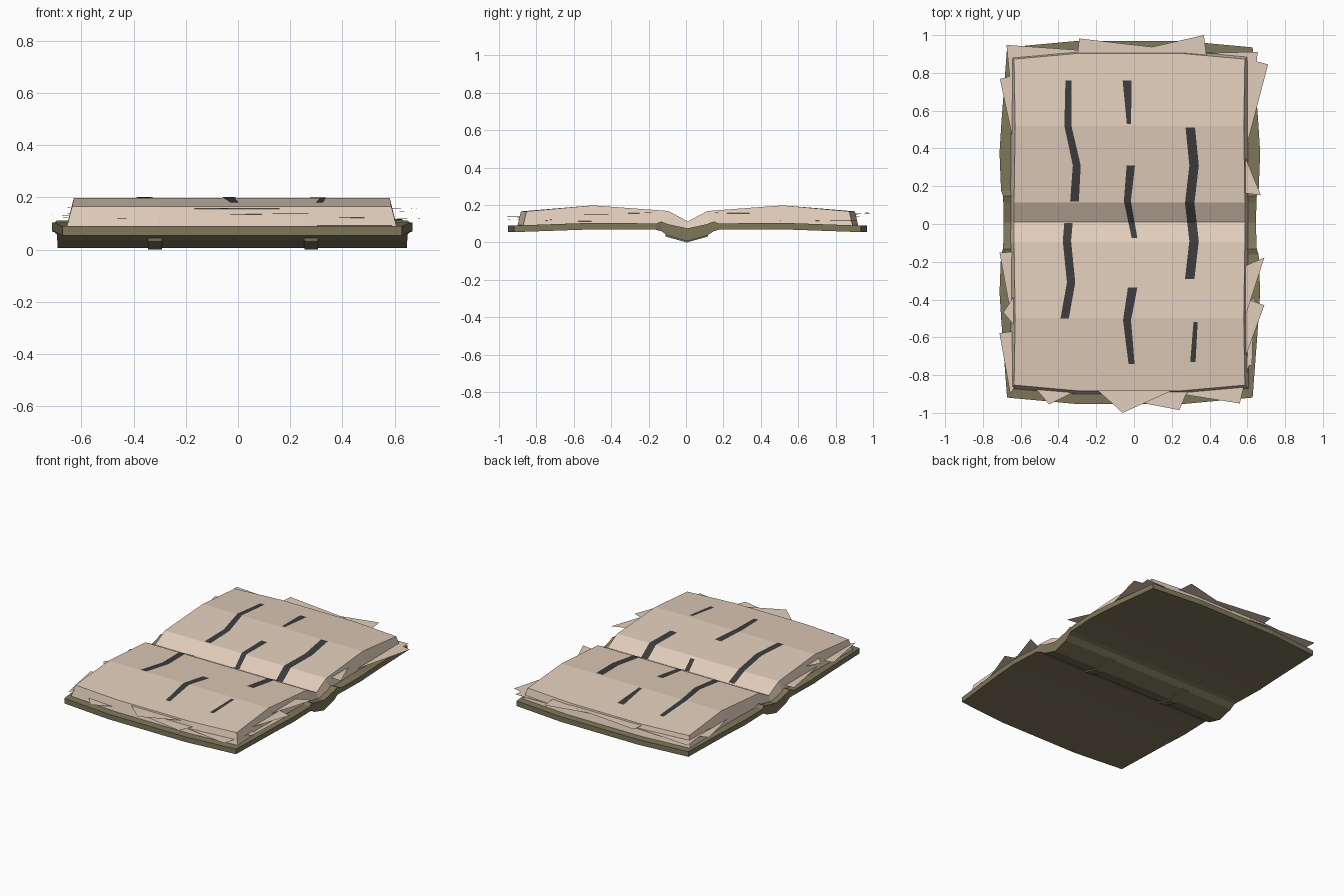
import bpy, math
from mathutils import Vector


def material(name, rgb):
    m = bpy.data.materials.new(name)
    m.diffuse_color = (*rgb, 1)
    return m


COVER = material("olive leather", (0.215, 0.185, 0.105))
PAGE = material("old paper", (0.75, 0.61, 0.49))
INK = material("black ink", (0.045, 0.045, 0.047))


def make(name, verts, faces, mat):
    me = bpy.data.meshes.new(name)
    me.from_pydata(verts, [], faces)
    me.materials.append(mat)
    me.update()
    ob = bpy.data.objects.new(name, me)
    bpy.context.collection.objects.link(ob)
    return ob


def mirrored(half):
    """Half profile listed from the gutter outwards -> full profile along y."""
    return [(-p[0],) + tuple(p[1:]) for p in reversed(half[1:])] + list(half)


def slab(name, top, bottom, cx, cy, mat, columns=(-1, -0.45, 0.45, 1), bow=0.0):
    """Closed slab: (y, z, half width) profiles swept across x, ends bowed inwards."""
    verts, faces = [], []
    n, c = len(top), len(columns)
    for prof in (top, bottom):
        for i, (y, z, hw) in enumerate(prof):
            for t in columns:
                pull = bow if abs(t) == 1 and i in (0, n - 1) else 0
                verts.append((cx + t * hw, cy + y - math.copysign(pull, y), z))
    up = lambda i, j: i * c + j
    dn = lambda i, j: n * c + i * c + j
    for i in range(n - 1):
        for j in range(c - 1):
            faces.append((up(i, j), up(i, j + 1), up(i + 1, j + 1), up(i + 1, j)))
            faces.append((dn(i, j), dn(i + 1, j), dn(i + 1, j + 1), dn(i, j + 1)))
        faces.append((up(i, 0), up(i + 1, 0), dn(i + 1, 0), dn(i, 0)))
        faces.append((up(i + 1, c - 1), up(i, c - 1), dn(i, c - 1), dn(i + 1, c - 1)))
    for j in range(c - 1):
        faces.append((up(0, j + 1), up(0, j), dn(0, j), dn(0, j + 1)))
        faces.append((up(n - 1, j), up(n - 1, j + 1), dn(n - 1, j + 1), dn(n - 1, j)))
    return make(name, verts, faces, mat)


# Cover with its sunken spine: y, top z, bottom z, half width
cover = mirrored([(0, 0.075, 0.006, 0.668), (0.105, 0.098, 0.036, 0.67),
                  (0.14, 0.112, 0.060, 0.672), (0.17, 0.100, 0.068, 0.682),
                  (0.37, 0.105, 0.070, 0.69), (0.53, 0.104, 0.069, 0.68),
                  (0.96, 0.090, 0.055, 0.65)])
slab("cover", [(y, t, w) for y, t, b, w in cover], [(y, b, w) for y, t, b, w in cover],
     -0.022, 0.008, COVER, bow=0.033)

# Raised spine bands
for k, x in enumerate((-0.318, 0.28)):
    slab(f"spine_band_{k + 1}", mirrored([(0, 0.03, 0.028), (0.118, 0.06, 0.028)]),
         mirrored([(0, 0.0, 0.026), (0.112, 0.031, 0.026)]), x, 0.004, COVER, columns=(-1, 1))

# Page block
page_top = mirrored([(0, 0.112, 0.611), (0.105, 0.168, 0.611), (0.508, 0.198, 0.605), (0.893, 0.166, 0.611)])
page_low = mirrored([(0, 0.068, 0.63), (0.115, 0.095, 0.63), (0.508, 0.098, 0.63), (0.912, 0.085, 0.632)])
slab("page_block", page_top, page_low, -0.024, 0.01, PAGE, bow=0.03)


def page_z(y):
    y -= 0.01
    for (y0, z0, _), (y1, z1, _) in zip(page_top, page_top[1:]):
        if y0 <= y <= y1:
            return z0 + (z1 - z0) * (y - y0) / (y1 - y0)
    return page_top[0][1]


# Ink strokes draped over the pages: start width, end width, path points (x, y)
strokes = [
    (0.032, 0.046, [(-0.347, 0.76), (-0.350, 0.52), (-0.303, 0.31), (-0.315, 0.12)]),
    (0.048, 0.022, [(-0.036, 0.76), (-0.027, 0.53)]),
    (0.050, 0.050, [(0.298, 0.51), (0.318, 0.31), (0.295, 0.11), (0.318, -0.09), (0.295, -0.29)]),
    (0.044, 0.030, [(-0.017, 0.31), (-0.035, 0.12), (0.003, -0.075)]),
    (0.044, 0.044, [(-0.347, 0.005), (-0.355, -0.09), (-0.333, -0.31), (-0.367, -0.5)]),
    (0.050, 0.032, [(-0.007, -0.335), (-0.037, -0.51), (-0.013, -0.74)]),
    (0.022, 0.028, [(0.326, -0.52), (0.312, -0.73)]),
]
for k, (w0, w1, path) in enumerate(strokes):
    ribbon = []
    for (xa, ya), (xb, yb) in zip(path, path[1:]):
        # extra cuts where the page surface folds
        folds = [p[0] + 0.01 for p in page_top if yb < p[0] + 0.01 < ya]
        for y in [ya] + sorted(folds, reverse=True):
            ribbon.append((xa + (xb - xa) * (y - ya) / (yb - ya), y))
    ribbon.append(path[-1])
    verts = []
    for x, y in ribbon:
        f = (path[0][1] - y) / (path[0][1] - path[-1][1])
        h = (w0 + (w1 - w0) * f) / 2
        verts += [(x - h, y, page_z(y) + 0.003), (x + h, y, page_z(y) + 0.003)]
    faces = [(2 * i, 2 * i + 2, 2 * i + 3, 2 * i + 1) for i in range(len(ribbon) - 1)]
    make(f"ink_stroke_{k + 1}", verts, faces, INK)

# Loose sheets: height, then three points; the middle one is the corner sticking out
sheets = [
    (0.135, (0.0, 0.90), (-0.675, 0.948), (-0.62, 0.40)),
    (0.155, (0.25, 0.92), (-0.29, 0.982), (-0.31, 0.80)),
    (0.150, (-0.07, 0.90), (0.37, 1.00), (0.395, 0.80)),
    (0.115, (0.20, 0.90), (0.655, 0.912), (0.61, 0.50)),
    (0.115, (0.50, 0.90), (0.71, 0.845), (0.58, 0.35)),
    (0.130, (-0.55, 0.81), (-0.71, 0.768), (-0.61, 0.30)),
    (0.155, (0.57, 0.40), (0.672, 0.152), (0.54, 0.17)),
    (0.155, (0.52, -0.25), (0.69, -0.178), (0.57, -0.55)),
    (0.145, (0.52, -0.37), (0.69, -0.43), (0.57, -0.76)),
    (0.112, (0.635, -0.40), (0.625, -0.75), (0.50, -0.75)),
    (0.120, (-0.55, -0.148), (-0.712, -0.15), (-0.63, -0.60)),
    (0.160, (-0.58, -0.30), (-0.692, -0.468), (-0.58, -0.60)),
    (0.130, (-0.55, -0.555), (-0.712, -0.578), (-0.655, -0.90)),
    (0.115, (-0.58, -0.80), (-0.45, -0.955), (-0.28, -0.87)),
    (0.155, (-0.26, -0.82), (-0.06, -1.00), (0.25, -0.86)),
    (0.135, (-0.10, -0.92), (0.24, -0.985), (0.31, -0.82)),
    (0.120, (0.12, -0.88), (0.56, -0.95), (0.62, -0.70)),
]
for k, (z, a, tip, b) in enumerate(sheets):
    inner = ((a[0] + b[0]) * 0.5 - tip[0] * 0.15, (a[1] + b[1]) * 0.5 - tip[1] * 0.15)
    verts = [Vector((*p, z + dz)) for p, dz in ((a, 0), (tip, 0.004), (b, 0.001), (inner, -0.004))]
    cross = (verts[1] - verts[0]).cross(verts[2] - verts[1])
    make(f"loose_sheet_{k + 1}", verts, [(0, 1, 2, 3) if cross.z > 0 else (3, 2, 1, 0)], PAGE)
